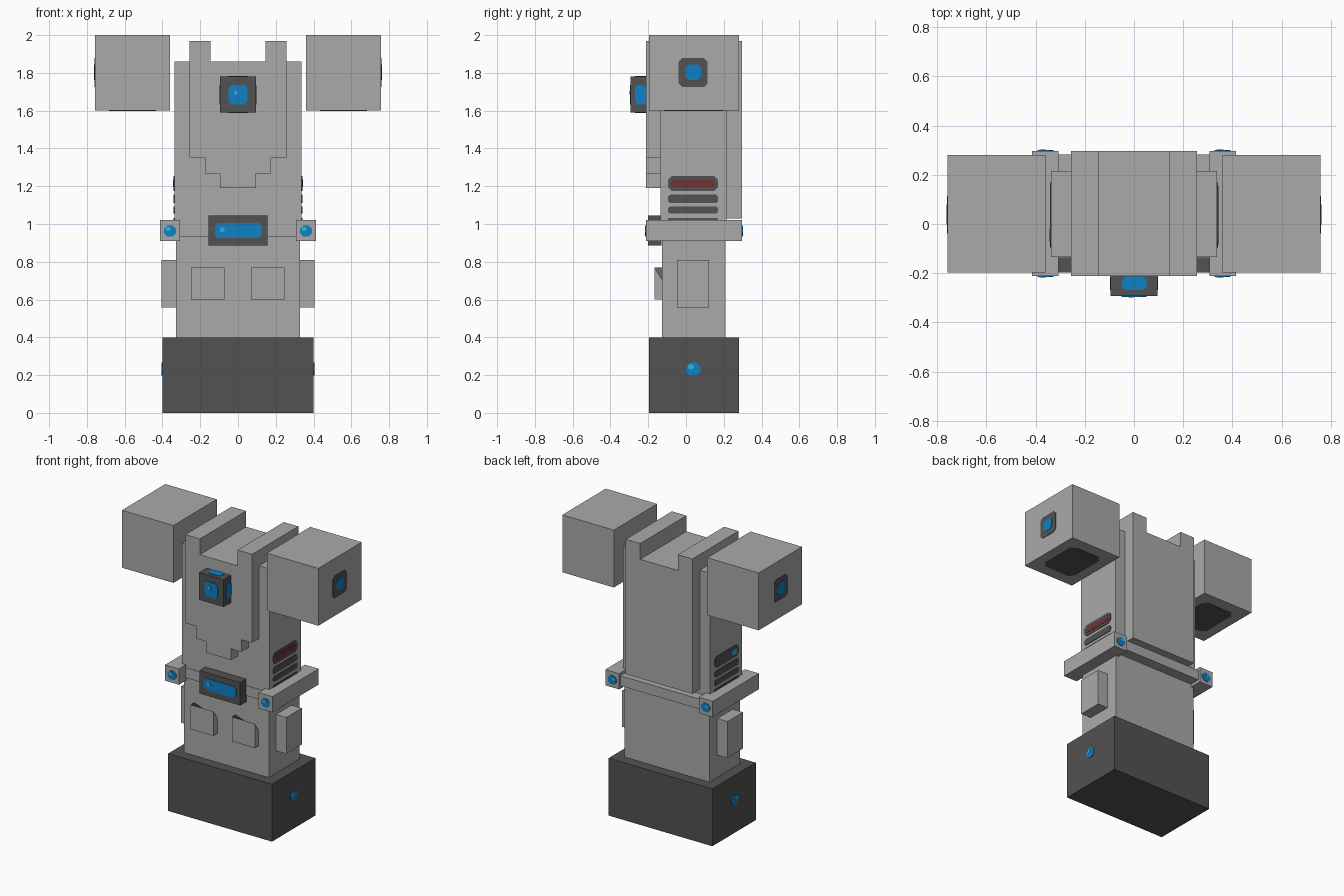
import bpy, bmesh
from mathutils import Vector

cube = bpy.data.objects.get("Cube")
if cube:
    bpy.data.objects.remove(cube, do_unlink=True)


def material(name, rgb):
    m = bpy.data.materials.new(name)
    m.use_nodes = True
    m.diffuse_color = (*rgb, 1)
    m.node_tree.nodes["Principled BSDF"].inputs["Base Color"].default_value = (*rgb, 1)
    return m


GREY = material("light grey", (0.40, 0.40, 0.40))
DARK = material("dark grey", (0.085, 0.085, 0.085))
BLUE = material("blue", (0.005, 0.22, 0.57))
CYAN = material("cyan", (0.025, 0.46, 0.68))
RED = material("dull red", (0.17, 0.032, 0.032))


def finish(name, bm, mat):
    bmesh.ops.recalc_face_normals(bm, faces=bm.faces)
    mesh = bpy.data.meshes.new(name)
    bm.to_mesh(mesh)
    bm.free()
    mesh.materials.append(mat)
    ob = bpy.data.objects.new(name, mesh)
    bpy.context.collection.objects.link(ob)
    return ob


def box(name, x, y, z, mat=GREY):
    """Box from its (min, max) range on each axis."""
    bm = bmesh.new()
    bmesh.ops.create_cube(bm, size=1)
    for v in bm.verts:
        v.co = Vector([r[0] if c < 0 else r[1] for c, r in zip(v.co, (x, y, z))])
    return finish(name, bm, mat)


def prism(name, pts, axis, base, depth, mat):
    """Extrude a 2D outline along an axis from the base coordinate."""
    a, b = [i for i in range(3) if i != axis]
    bm = bmesh.new()
    verts = []
    for u, v in pts:
        co = [0, 0, 0]
        co[a], co[b], co[axis] = u, v, base
        verts.append(bm.verts.new(co))
    face = bm.faces.new(verts)
    out = bmesh.ops.extrude_face_region(bm, geom=[face])
    shift = Vector([depth if i == axis else 0 for i in range(3)])
    bmesh.ops.translate(bm, vec=shift,
                        verts=[g for g in out["geom"] if isinstance(g, bmesh.types.BMVert)])
    return finish(name, bm, mat)


def plate(name, axis, base, depth, u, v, w, h, cut, mat):
    """Thin plate with chamfered corners, centred at u, v."""
    w, h = w / 2, h / 2
    quarter = [(w, h - cut), (w - cut, h)]
    pts = quarter + [(-p, q) for p, q in quarter[::-1]]
    pts += [(-p, -q) for p, q in pts]
    return prism(name, [(u + p, v + q) for p, q in pts], axis, base, depth, mat)


def gem(name, axis, base, s, u, v, size):
    """Octagonal blue gem with a small bright facet."""
    plate(name, axis, base, s * 0.004, u, v, size, size * 0.92, size * 0.28, BLUE)
    plate(name + "_glint", axis, base, s * 0.006, u - size * 0.16, v + size * 0.16,
          size * 0.42, size * 0.36, size * 0.1, CYAN)


# Base and body
box("base", (-0.4, 0.4), (-0.197, 0.281), (0, 0.4), DARK)
box("lower_body", (-0.327, 0.327), (-0.127, 0.209), (0.4, 0.97))
box("upper_body", (-0.337, 0.337), (-0.135, 0.215), (0.97, 1.86))

# Stepped chest panel, drawn as half a profile and mirrored
half = [(0.095, 1.19), (0.095, 1.268), (0.175, 1.268), (0.175, 1.353),
        (0.257, 1.353), (0.257, 1.97), (0.145, 1.97), (0.145, 1.86)]
prism("chest_panel", half + [(-x, z) for x, z in half[::-1]], 1, -0.212, 0.077, GREY)

# Back panel and the rails running over the top
box("back_panel", (-0.257, 0.257), (0.215, 0.297), (1.03, 1.86))
for side, s in (("left", 1), ("right", -1)):
    box(side + "_top_rail", sorted((s * 0.145, s * 0.257)), (-0.135, 0.297), (1.86, 1.97))
    box(side + "_back_rail", sorted((s * 0.145, s * 0.257)), (0.215, 0.297), (1.86, 1.9))

# Chest jewel housing with blue windows
box("chest_jewel_housing", (-0.095, 0.095), (-0.293, -0.212), (1.59, 1.78), DARK)
plate("jewel_front", 1, -0.293, -0.004, 0, 1.684, 0.10, 0.105, 0.018, BLUE)
plate("jewel_glint", 1, -0.293, -0.005, -0.012, 1.695, 0.02, 0.02, 0.004, CYAN)
for name, s in (("left", 1), ("right", -1)):
    plate("jewel_" + name, 0, s * 0.095, s * 0.003, -0.241, 1.684, 0.056, 0.105, 0.014, BLUE)
for name, z, s in (("top", 1.78, 1), ("bottom", 1.59, -1)):
    plate("jewel_" + name, 2, z, s * 0.003, 0, -0.241, 0.10, 0.056, 0.014, BLUE)

# Belt and buckle
box("belt_band", (-0.31, 0.31), (-0.138, 0.283), (0.93, 1.0))
box("buckle", (-0.157, 0.157), (-0.2, -0.13), (0.885, 1.045), DARK)
plate("buckle_window", 1, -0.2, -0.004, 0.002, 0.965, 0.25, 0.08, 0.018, BLUE)
plate("buckle_glint", 1, -0.2, -0.006, -0.083, 0.97, 0.025, 0.025, 0.006, CYAN)

# Front pouches, each with one dropped rear corner
for side, x0 in (("left", 0.07), ("right", -0.248)):
    pouch = box(side + "_front_pouch", (x0, x0 + 0.177), (-0.168, -0.126), (0.6, 0.77))
    for v in pouch.data.vertices:
        if v.co.x > x0 + 0.1 and v.co.y > -0.13 and v.co.z > 0.7:
            v.co.z = 0.705

# Parts repeated on both sides
for side, s in (("left", 1), ("right", -1)):
    def span(a, b):
        return sorted((s * a, s * b))

    box(side + "_side_pouch", span(0.32, 0.406), (-0.048, 0.123), (0.557, 0.81))
    box(side + "_belt_rail", span(0.307, 0.414), (-0.212, 0.297), (0.91, 1.02))
    gem(side + "_belt_gem_front", 1, -0.212, -1, s * 0.36, 0.963, 0.065)
    gem(side + "_belt_gem_back", 1, 0.297, 1, s * 0.36, 0.963, 0.065)
    gem(side + "_base_gem", 0, s * 0.4, s, 0.038, 0.232, 0.075)

    # Raised fist block with outer gem and hollow-looking underside
    box(side + "_fist", span(0.36, 0.757), (-0.197, 0.281), (1.6, 2.0))
    plate(side + "_fist_frame", 0, s * 0.757, s * 0.003, 0.038, 1.802, 0.153, 0.155, 0.02, DARK)
    plate(side + "_fist_gem", 0, s * 0.757, s * 0.005, 0.038, 1.804, 0.082, 0.082, 0.018, BLUE)
    plate(side + "_fist_opening", 2, 1.6, -0.003, s * 0.558, 0.042, 0.25, 0.31, 0.03, DARK)

    # Side vents
    for i, (z, h) in enumerate(((1.215, 0.08), (1.133, 0.046), (1.073, 0.037), (1.022, 0.02))):
        plate(f"{side}_vent_{i + 1}", 0, s * 0.337, s * 0.004, 0.037, z, 0.265, h, h * 0.25, DARK)

# Red light on the left vent, small gem on the right vent
plate("left_vent_light", 0, 0.337, 0.006, 0.037, 1.215, 0.235, 0.04, 0.012, RED)
plate("right_vent_gem", 0, -0.337, -0.006, -0.045, 1.215, 0.055, 0.04, 0.01, CYAN)
